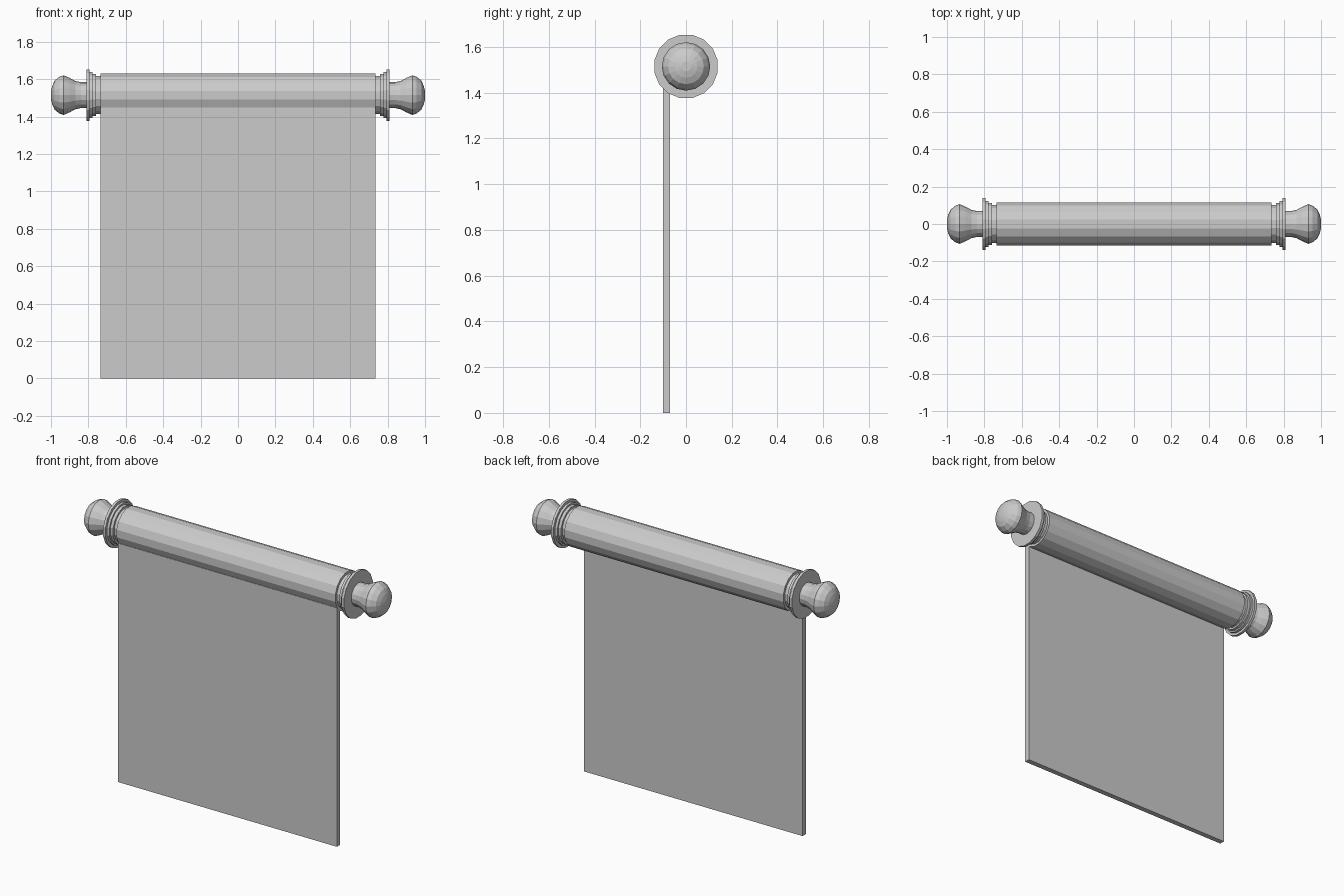
import bpy, bmesh, math

if "Cube" in bpy.data.objects:
    bpy.data.objects.remove(bpy.data.objects["Cube"])

AXIS_Z = 1.515
SIDES = 16


def lathe(name, profile, phase=0.5):
    """Spin (x, radius) points around the horizontal roller axis."""
    bm = bmesh.new()
    rings = []
    for x, r in profile:
        ring = []
        for i in range(SIDES):
            a = 2 * math.pi * (i + phase) / SIDES
            ring.append(bm.verts.new((x, r * math.cos(a), AXIS_Z + r * math.sin(a))))
        rings.append(ring)
    for a, b in zip(rings, rings[1:]):
        for i in range(SIDES):
            j = (i + 1) % SIDES
            bm.faces.new((a[i], a[j], b[j], b[i]))
    bm.faces.new(rings[0])
    bm.faces.new(rings[-1])
    bmesh.ops.recalc_face_normals(bm, faces=bm.faces)
    mesh = bpy.data.meshes.new(name)
    bm.to_mesh(mesh)
    bm.free()
    obj = bpy.data.objects.new(name, mesh)
    bpy.context.collection.objects.link(obj)
    return obj


# Rolled part of the scroll
lathe("roll", [(-0.735, 0.118), (0.735, 0.118)])

# Stepped collar and turned knob at each end
collar = [(0.73, 0.103), (0.76, 0.103), (0.76, 0.115), (0.778, 0.115),
          (0.778, 0.125), (0.793, 0.125), (0.793, 0.141), (0.809, 0.141)]
knob = [(0.80, 0.069), (0.84, 0.069), (0.87, 0.076), (0.90, 0.092),
        (0.932, 0.106), (0.955, 0.098), (0.98, 0.078), (0.993, 0.05), (1.0, 0.022)]
for side, s in (("left", -1), ("right", 1)):
    lathe(side + "_collar", [(s * x, r) for x, r in collar])
    lathe(side + "_knob", [(s * x, r) for x, r in knob], phase=0)

# Hanging sheet
bpy.ops.mesh.primitive_cube_add(size=1, location=(0, -0.085, 0.725))
sheet = bpy.context.object
sheet.name = "hanging_sheet"
sheet.scale = (1.47, 0.032, 1.45)
